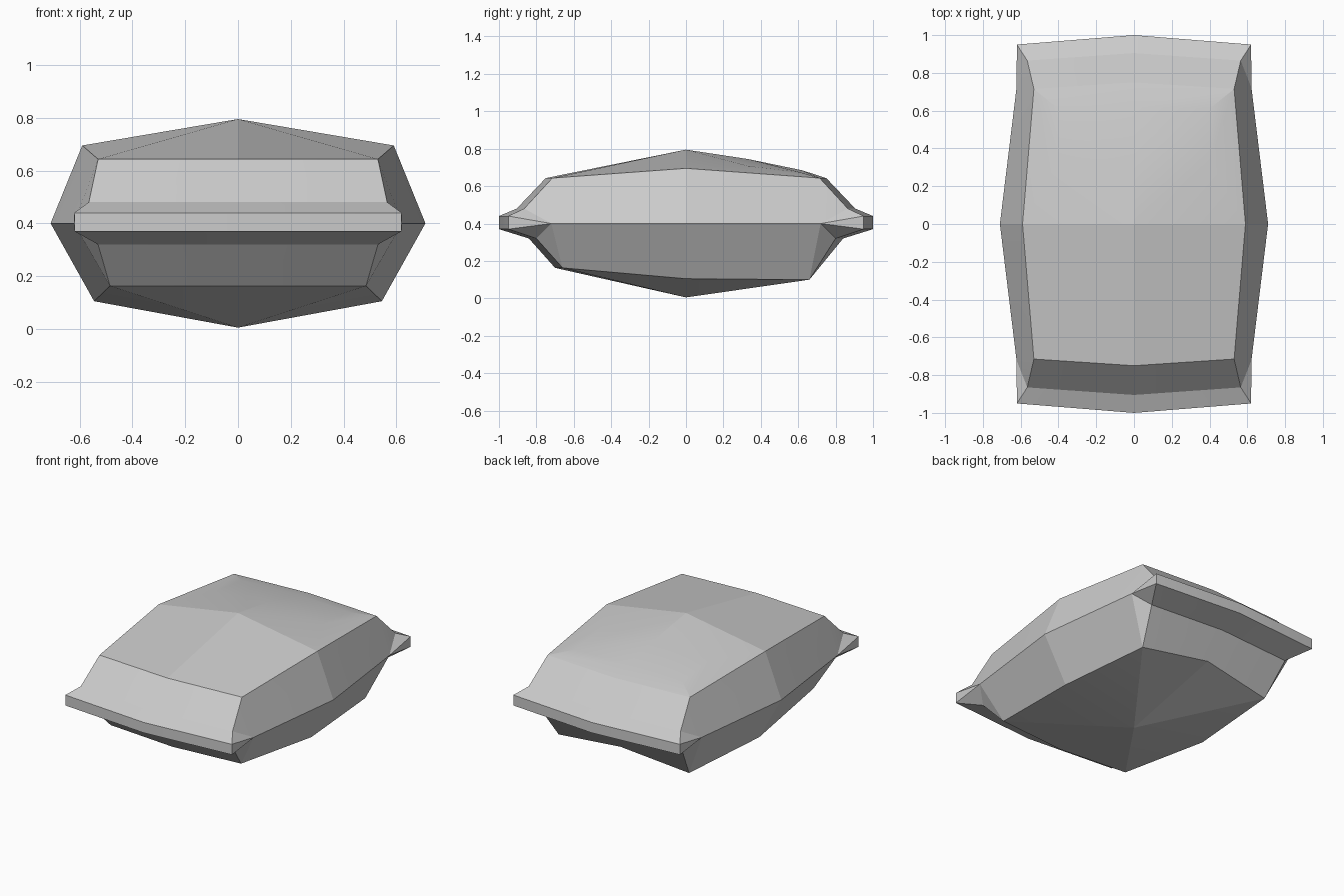
import bpy
import bmesh
from math import radians

cube = bpy.data.objects.get("Cube")
if cube:
    bpy.data.objects.remove(cube, do_unlink=True)

grey = bpy.data.materials.new("plain grey")
grey.use_nodes = True
colour = (0.6, 0.6, 0.6, 1)
grey.diffuse_color = colour
grey.node_tree.nodes["Principled BSDF"].inputs["Base Color"].default_value = colour

bm = bmesh.new()
def v(x, y, z):
    return bm.verts.new((x, y, z))

def face(*verts):
    return bm.faces.new(verts)

# Widest section across the middle of the packet
crest, rim, side = v(0, 0, .795), v(.59, 0, .695), v(.71, 0, .40)
hem, keel = v(.545, 0, .105), v(0, 0, .005)

# End profile from the top edge, around the sealed flap, to the base:
# corner x, corner y, centre y, height
profile = [(.53, .715, .75, .643), (.565, .865, .905, .48),
           (.62, .95, 1.0, .44), (.62, .95, 1.0, .37),
           (.53, .80, .84, .32), (.485, .66, .70, .163)]

for s in (-1, 1):
    corners = [v(x, s * y, z) for x, y, c, z in profile]
    centres = [v(0, s * c, z) for x, y, c, z in profile]
    if s > 0:
        corners[-1].co.z = .10
    pinch = v(.622, s * .72, .40)

    # End bands and the gusset fan behind the flap
    for i in range(len(profile) - 1):
        face(centres[i], corners[i], corners[i + 1], centres[i + 1])
        face(corners[i], pinch, corners[i + 1])

    # Side walls
    face(rim, side, pinch, corners[0])
    face(side, hem, corners[-1], pinch)

    # Underside
    face(keel, corners[-1], hem)
    face(keel, centres[-1], corners[-1])

    # Top panel, slightly swollen toward the back
    if s < 0:
        face(crest, rim, corners[0], centres[0])
    else:
        mid, mid_out = v(0, .33, .745), v(.4, .33, .708)
        low, low_out = v(0, .62, .685), v(.4, .61, .674)
        face(crest, mid_out, mid)
        face(crest, rim, mid_out)
        face(mid, mid_out, low_out, low)
        face(mid_out, rim, corners[0], low_out)
        face(low, low_out, corners[0], centres[0])

bmesh.ops.recalc_face_normals(bm, faces=bm.faces)

# Mirror the half across the centre line and weld it
mirrored = bmesh.ops.duplicate(bm, geom=bm.verts[:] + bm.edges[:] + bm.faces[:])["geom"]
for item in mirrored:
    if isinstance(item, bmesh.types.BMVert):
        item.co.x *= -1
bmesh.ops.remove_doubles(bm, verts=bm.verts[:], dist=.0005)
bmesh.ops.recalc_face_normals(bm, faces=bm.faces)

mesh = bpy.data.meshes.new("packet_body")
bm.to_mesh(mesh)
bm.free()
mesh.materials.append(grey)
packet = bpy.data.objects.new("packet_body", mesh)
bpy.context.collection.objects.link(packet)

# Soften only the gentle creases of the top panel
bpy.context.view_layer.objects.active = packet
packet.select_set(True)
bpy.ops.object.shade_smooth_by_angle(angle=radians(10))
